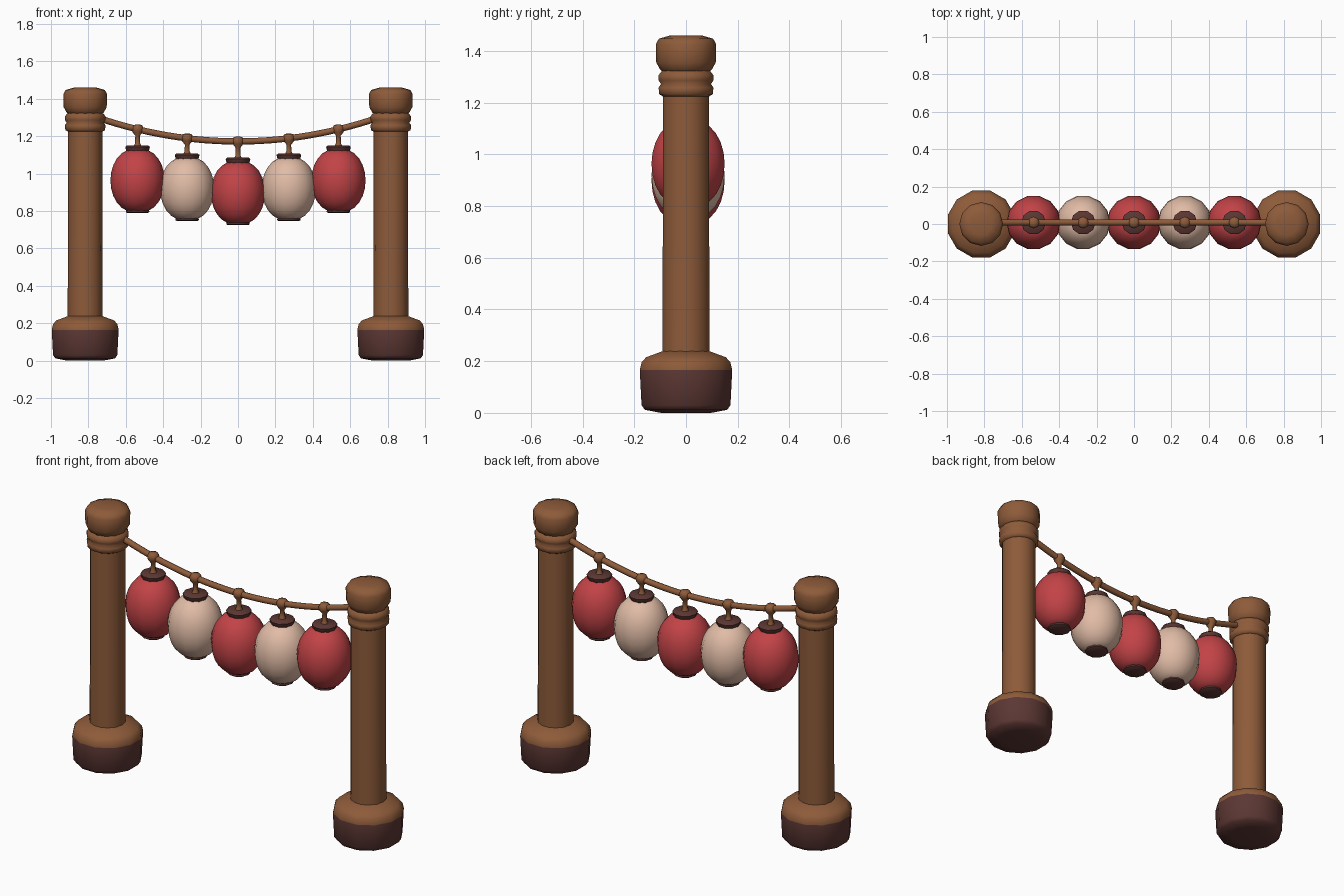
import bpy, bmesh, math
from mathutils import Vector

if "Cube" in bpy.data.objects:
    bpy.data.objects.remove(bpy.data.objects["Cube"])


def mat(name, rgb):
    m = bpy.data.materials.new(name)
    m.diffuse_color = (*rgb, 1)
    m.use_nodes = True
    m.node_tree.nodes["Principled BSDF"].inputs["Base Color"].default_value = m.diffuse_color
    return m


WOOD = mat("warm_wood", (0.27, 0.105, 0.042))
DARK = mat("dark_brown", (0.105, 0.038, 0.033))
RED = mat("lantern_red", (0.54, 0.056, 0.062))
CREAM = mat("lantern_cream", (0.75, 0.50, 0.38))


def lathe(name, profile, sides, loc, mats, dark_below=None, turn=0.0, angle=50):
    """Spin (radius, z) points around z and close both ends."""
    bm = bmesh.new()
    rings = []
    for r, z in profile:
        rings.append([bm.verts.new((r * math.cos(turn + 2 * math.pi * i / sides),
                                    r * math.sin(turn + 2 * math.pi * i / sides), z))
                      for i in range(sides)])
    for a, b in zip(rings, rings[1:]):
        for i in range(sides):
            j = (i + 1) % sides
            bm.faces.new((a[i], a[j], b[j], b[i]))
    bm.faces.new(rings[0][::-1])
    bm.faces.new(rings[-1])
    if dark_below is not None:
        for f in bm.faces:
            f.material_index = int(f.calc_center_median().z < dark_below)
    return finish(name, bm, loc, mats, angle)


def finish(name, bm, loc, mats, angle):
    me = bpy.data.meshes.new(name)
    bm.to_mesh(me)
    bm.free()
    ob = bpy.data.objects.new(name, me)
    bpy.context.collection.objects.link(ob)
    ob.location = loc
    for m in mats:
        me.materials.append(m)
    bpy.ops.object.select_all(action='DESELECT')
    ob.select_set(True)
    bpy.context.view_layer.objects.active = ob
    bpy.ops.object.shade_smooth_by_angle(angle=math.radians(angle))
    return ob


def rope_z(x):
    return 1.172 + 0.225 * x * x


# Posts: foot, shaft, binding and cap on each side
foot = [(0.10, 0.0), (0.165, 0.012), (0.178, 0.03), (0.185, 0.165),
        (0.178, 0.195), (0.16, 0.215), (0.09, 0.24)]
shaft = [(0.094, 0.20), (0.092, 0.7), (0.092, 1.28)]
binding = [(0.088, 1.222), (0.106, 1.232), (0.109, 1.258), (0.099, 1.272),
           (0.109, 1.286), (0.109, 1.305), (0.098, 1.32), (0.09, 1.325)]
cap = [(0.085, 1.315), (0.10, 1.328), (0.115, 1.355), (0.117, 1.425),
       (0.105, 1.447), (0.06, 1.46)]
for side, s in (("left", -1), ("right", 1)):
    p = (0.817 * s, 0, 0)
    lathe(side + "_foot", foot, 12, p, [WOOD, DARK], 0.165, math.pi / 12)
    lathe(side + "_shaft", shaft, 14, p, [WOOD])
    lathe(side + "_binding", binding, 14, p, [WOOD], angle=70)
    lathe(side + "_cap", cap, 12, p, [WOOD], angle=60)

# Sagging rope: a ring of points swept along the curve
bm = bmesh.new()
prev = None
N, SEG, R, Y = 28, 8, 0.017, 0.008
for k in range(N + 1):
    x = -0.76 + 1.52 * k / N
    t = Vector((1, 0, 0.45 * x)).normalized()
    n = Vector((-t.z, 0, t.x))
    c = Vector((x, 0, rope_z(x)))
    ring = [bm.verts.new(c + R * (math.cos(a) * n + math.sin(a) * Vector((0, 1, 0))))
            for a in (2 * math.pi * i / SEG for i in range(SEG))]
    if prev:
        for i in range(SEG):
            j = (i + 1) % SEG
            bm.faces.new((prev[i], prev[j], ring[j], ring[i]))
    else:
        bm.faces.new(ring[::-1])
    prev = ring
bm.faces.new(prev)
bmesh.ops.recalc_face_normals(bm, faces=bm.faces)
finish("rope", bm, (0, Y, 0), [WOOD], 60)

# Lanterns: paper body, two end caps, hanger with a knot around the rope
body = [(0.145 * math.cos(a) ** 0.85, 0.172 * math.sin(a))
        for a in (math.radians(-72 + 14.4 * i) for i in range(11))]
top = [(0.05, 0.143), (0.058, 0.148), (0.066, 0.18), (0.058, 0.187)]
bottom = [(0.056, -0.173), (0.063, -0.168), (0.060, -0.145), (0.05, -0.142)]
for i, (x, z) in enumerate([(-0.537, 0.963), (-0.272, 0.92), (0, 0.898),
                            (0.272, 0.92), (0.537, 0.963)]):
    p = (x, Y, z)
    n = str(i + 1)
    lathe("lantern_body_" + n, body, 14, p, [CREAM if i % 2 else RED], angle=70)
    lathe("lantern_top_" + n, top, 10, p, [DARK])
    lathe("lantern_bottom_" + n, bottom, 10, p, [DARK])
    h = rope_z(x) - z
    hanger = [(0.026, 0.175), (0.014, 0.198), (0.012, h - 0.035), (0.028, h - 0.014),
              (0.032, h + 0.006), (0.024, h + 0.022), (0.008, h + 0.026)]
    lathe("lantern_hanger_" + n, hanger, 8, p, [WOOD], angle=70)
